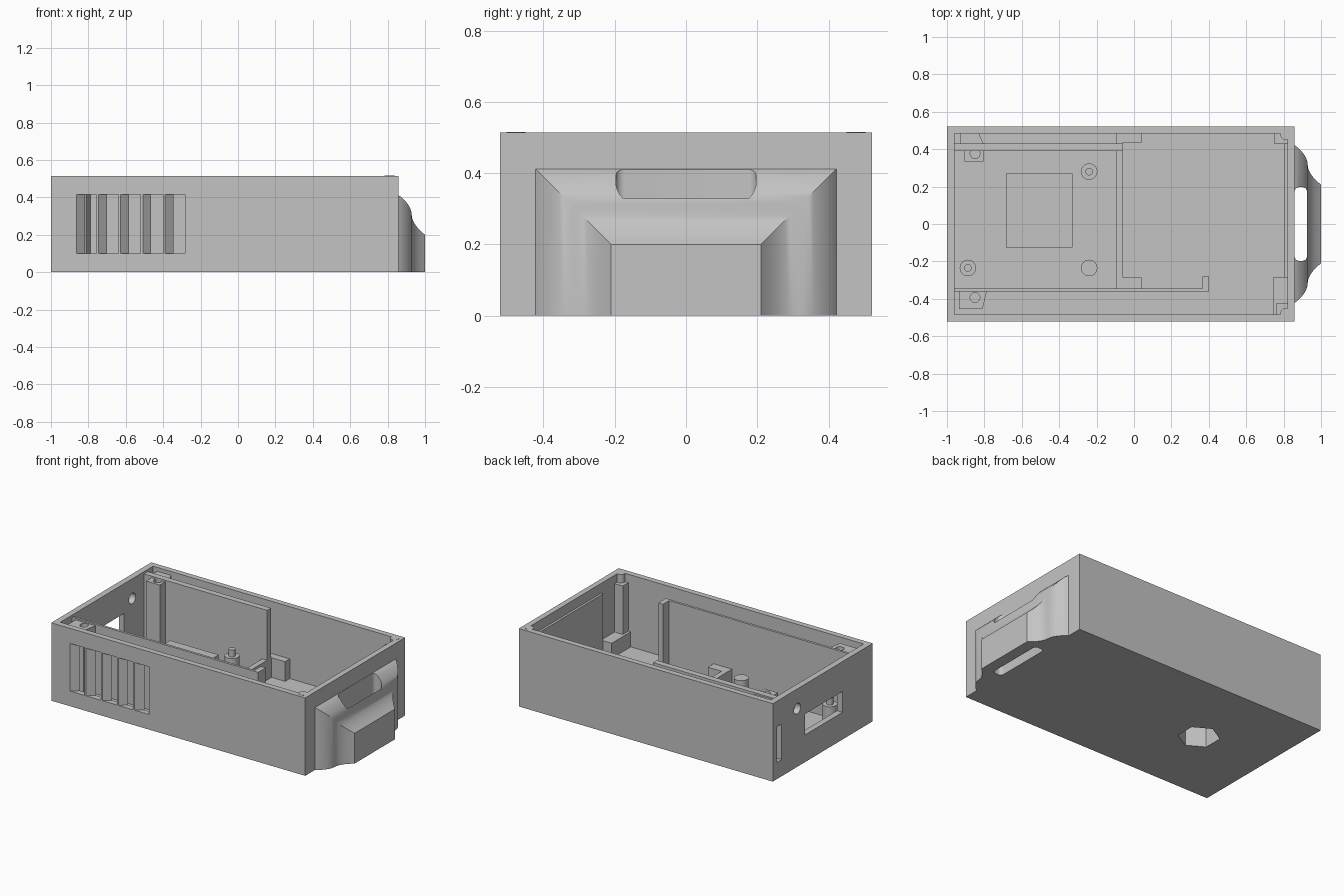
import bpy, bmesh, math

if "Cube" in bpy.data.objects:
    bpy.data.objects.remove(bpy.data.objects["Cube"], do_unlink=True)

grey = bpy.data.materials.new("plain grey")
grey.use_nodes = True
COLOUR = (0.55, 0.55, 0.55, 1)
grey.diffuse_color = COLOUR
grey.node_tree.nodes["Principled BSDF"].inputs["Base Color"].default_value = COLOUR

HEIGHT, FLOOR, HALF_Y, END_X = 0.515, 0.04, 0.522, 0.857
BASE = FLOOR - 0.01  # interior parts sink slightly into the floor


def finish(name, bm):
    bmesh.ops.recalc_face_normals(bm, faces=bm.faces)
    mesh = bpy.data.meshes.new(name)
    bm.to_mesh(mesh)
    bm.free()
    mesh.materials.append(grey)
    obj = bpy.data.objects.new(name, mesh)
    bpy.context.collection.objects.link(obj)
    return obj


def prism(name, outline, z0, z1):
    """Extrude a plan outline upward."""
    bm = bmesh.new()
    face = bm.faces.new([bm.verts.new((x, y, z0)) for x, y in outline])
    top = bmesh.ops.extrude_face_region(bm, geom=[face])["geom"]
    bmesh.ops.translate(bm, vec=(0, 0, z1 - z0),
                        verts=[v for v in top if isinstance(v, bmesh.types.BMVert)])
    return finish(name, bm)


def box(name, x0, x1, y0, y1, z0, z1):
    return prism(name, [(x0, y0), (x1, y0), (x1, y1), (x0, y1)], z0, z1)


def round_outline(x, y, r, n=32, start=0.0):
    return [(x + r * math.cos(start + math.tau * i / n),
             y + r * math.sin(start + math.tau * i / n)) for i in range(n)]


def cylinder(name, x, y, r, z0, z1):
    return smooth(prism(name, round_outline(x, y, r), z0, z1))


def activate(obj):
    bpy.ops.object.select_all(action="DESELECT")
    obj.select_set(True)
    bpy.context.view_layer.objects.active = obj


def smooth(obj):
    activate(obj)
    bpy.ops.object.shade_smooth_by_angle(angle=math.radians(30))
    return obj


def cut(obj, *cutters):
    for cutter in cutters:
        activate(obj)
        mod = obj.modifiers.new("cut", "BOOLEAN")
        mod.operation, mod.solver, mod.object = "DIFFERENCE", "EXACT", cutter
        bpy.ops.object.modifier_apply(modifier=mod.name)
        bpy.data.objects.remove(cutter, do_unlink=True)


def nut_pocket():
    return prism("pocket_cutter", round_outline(-0.5, 0, 0.125, 6, math.pi / 2), -0.1, 0.15)


# Open tub with its wall openings
tub = box("tub", -1, END_X, -HALF_Y, HALF_Y, 0, HEIGHT)
cut(tub, box("cavity_cutter", -0.96, 0.82, -0.484, 0.484, FLOOR, 1))
for i in range(5):
    # slanted louvre slots through the front wall
    left = -0.863 + 0.118 * i
    slope = 0.045 / 0.038
    y0, y1 = -HALF_Y - 0.02, -0.47
    a, b = left - 0.02 * slope, left + (y1 + HALF_Y) * slope
    cut(tub, prism("slot_cutter", [(a, y0), (a + 0.107, y0), (b + 0.107, y1), (b, y1)],
                   0.1, 0.415))
round_port = prism("port_cutter", round_outline(0, 0, 0.035), -0.1, 0.1)
round_port.rotation_euler.y = math.pi / 2
round_port.location = (-1, 0.267, 0.385)
cut(tub, round_port,
    box("wide_port_cutter", -1.1, -0.9, -0.206, 0.183, 0.18, 0.318),
    box("tall_port_cutter", -1.1, -0.9, 0.43, 0.48, 0.11, 0.345),
    nut_pocket())
smooth(tub)

# Grip: nested mitred rings following an S-shaped profile
bm = bmesh.new()
rings = []
STEPS = 16
for i in range(STEPS + 1):
    t = i / STEPS
    spread = 0.215 * t
    x = END_X + 0.143 * (0.5 + 0.5 * math.copysign(abs(1 - 2 * t) ** 1.9, 1 - 2 * t))
    if i == STEPS:
        x = END_X - 0.005
    w, h = 0.21 + spread, 0.2 + spread
    rings.append([bm.verts.new((x, y, z)) for y, z in ((-w, 0), (-w, h), (w, h), (w, 0))])
for r0, r1 in zip(rings, rings[1:]):
    for k in range(4):
        j = (k + 1) % 4
        bm.faces.new((r0[k], r0[j], r1[j], r1[k]))
bm.faces.new(rings[0])
bm.faces.new(rings[-1])
grip = finish("grip", bm)
corner = 0.025
finger_outline = []
for cx, cy, quarter in ((0.925, 0.197, 0), (0.858, 0.197, 1), (0.858, -0.197, 2), (0.925, -0.197, 3)):
    sx, sy = (1 if quarter in (0, 3) else -1), (1 if quarter < 2 else -1)
    for k in range(7):
        a = (quarter + k / 6) * math.pi / 2
        finger_outline.append((cx - sx * corner + corner * math.cos(a),
                               cy - sy * corner + corner * math.sin(a)))
cut(grip, prism("finger_cutter", finger_outline, -0.1, 0.6))
smooth(grip)

# Nut housing above the underside pocket
housing = box("nut_housing", -0.685, -0.33, -0.125, 0.27, BASE, 0.18)
cut(housing, nut_pocket())

# Board standoffs and locating pins
for name, x, y, pin in (("rear", -0.24, 0.28, True), ("front", -0.24, -0.235, False),
                        ("side", -0.888, -0.235, True)):
    cylinder(name + "_standoff", x, y, 0.044, BASE, 0.195)
    if pin:
        cylinder(name + "_pin", x, y, 0.02, 0.19, 0.24)

# U-shaped stop across the floor
prism("board_stop", [(-0.095, -0.345), (0.04, -0.345), (0.04, -0.285), (-0.06, -0.285),
                     (-0.06, 0.435), (0.04, 0.435), (0.04, 0.487), (-0.095, 0.487)], BASE, 0.17)

# Partitions along both long sides
box("rear_partition", -0.965, -0.06, 0.39, 0.43, BASE, 0.5)
box("front_partition", -0.965, 0.40, -0.361, -0.345, BASE, 0.5)
box("front_partition_post", 0.365, 0.40, -0.361, -0.282, BASE, 0.5)

# Screw columns near the port end
rear_column = prism("rear_screw_column", [(-0.93, 0.487), (-0.93, 0.39), (-0.905, 0.39),
                    (-0.905, 0.333), (-0.805, 0.333), (-0.805, 0.43), (-0.83, 0.487)], BASE, 0.49)
front_column = prism("front_screw_column", [(-0.935, -0.35), (-0.935, -0.455),
                     (-0.81, -0.455), (-0.785, -0.35)], BASE, 0.49)
for column, y in ((rear_column, 0.376), (front_column, -0.393)):
    cut(column, prism("screw_cutter", round_outline(-0.85, y, 0.026), 0.38, 0.6))
    smooth(column)

# Posts and pegs near the grip end
box("end_thickening", 0.805, 0.83, -0.285, 0.43, BASE, 0.45)
box("corner_block", 0.743, 0.83, -0.487, -0.285, BASE, 0.14)
box("front_corner_post", 0.76, 0.83, -0.487, -0.425, BASE, 0.46)
box("rear_corner_post", 0.75, 0.83, 0.428, 0.487, BASE, 0.46)
for name, y in (("front", -0.477), ("rear", 0.477)):
    cylinder(name + "_corner_peg", 0.81, y, 0.027, 0.4, HEIGHT + 0.001)
